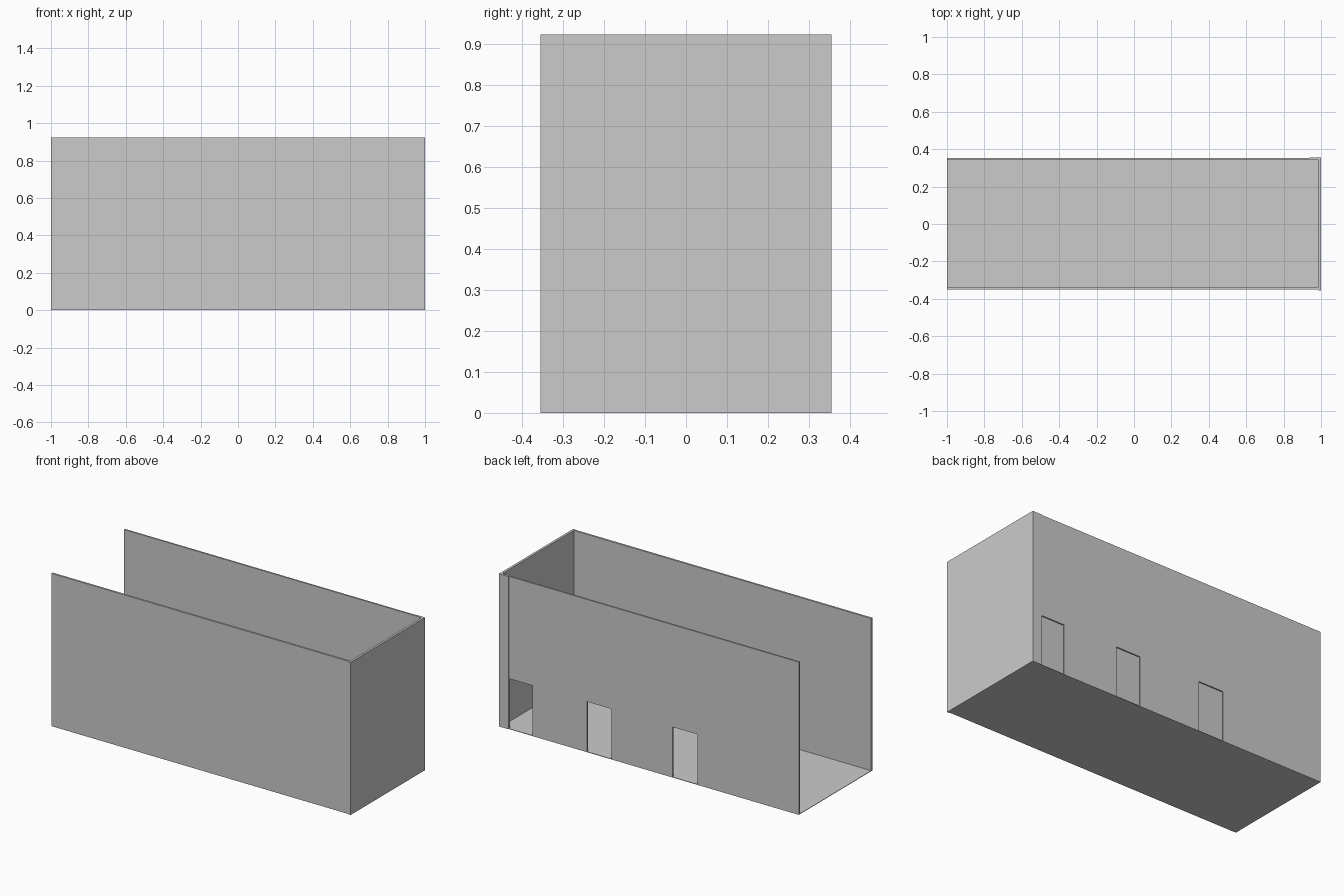
import bpy, bmesh

if "Cube" in bpy.data.objects:
    bpy.data.objects.remove(bpy.data.objects["Cube"])


def add_object(name, bm):
    mesh = bpy.data.meshes.new(name)
    bm.to_mesh(mesh)
    bm.free()
    obj = bpy.data.objects.new(name, mesh)
    bpy.context.collection.objects.link(obj)
    return obj


def box(name, x0, x1, y0, y1, z0, z1):
    bm = bmesh.new()
    bmesh.ops.create_cube(bm, size=1)
    for v in bm.verts:
        v.co = (x1 if v.co.x > 0 else x0,
                y1 if v.co.y > 0 else y0,
                z1 if v.co.z > 0 else z0)
    return add_object(name, bm)


def extruded_wall(name, outline, y0, y1):
    bm = bmesh.new()
    face = bm.faces.new([bm.verts.new((x, y0, z)) for x, z in outline])
    ext = bmesh.ops.extrude_face_region(bm, geom=[face])
    for v in ext["geom"]:
        if isinstance(v, bmesh.types.BMVert):
            v.co.y = y1
    bmesh.ops.recalc_face_normals(bm, faces=bm.faces)
    return add_object(name, bm)


H = 0.922
DOOR_H = 0.305
FLOOR = 0.003
POST_X = 0.937

# Floor and plain walls
box("floor", -1, 0.986, -0.338, 0.352, 0, FLOOR)
box("front_wall", -1, 0.986, -0.35, -0.338, 0, H)
box("right_wall", 0.986, 1, -0.355, 0.355, 0, H)

# Post closing the back right corner, beside the first doorway
box("corner_post", POST_X, 0.986, 0.342, 0.355, 0, H)

# Back wall outline, stepping up and over each doorway
outline = [(-1, 0)]
for x0, x1 in [(-0.323, -0.157), (0.252, 0.416)]:
    outline += [(x0, 0), (x0, DOOR_H), (x1, DOOR_H), (x1, 0)]
outline += [(0.78, 0), (0.78, DOOR_H), (POST_X, DOOR_H), (POST_X, H), (-1, H)]
extruded_wall("back_wall", outline, 0.342, 0.352)
